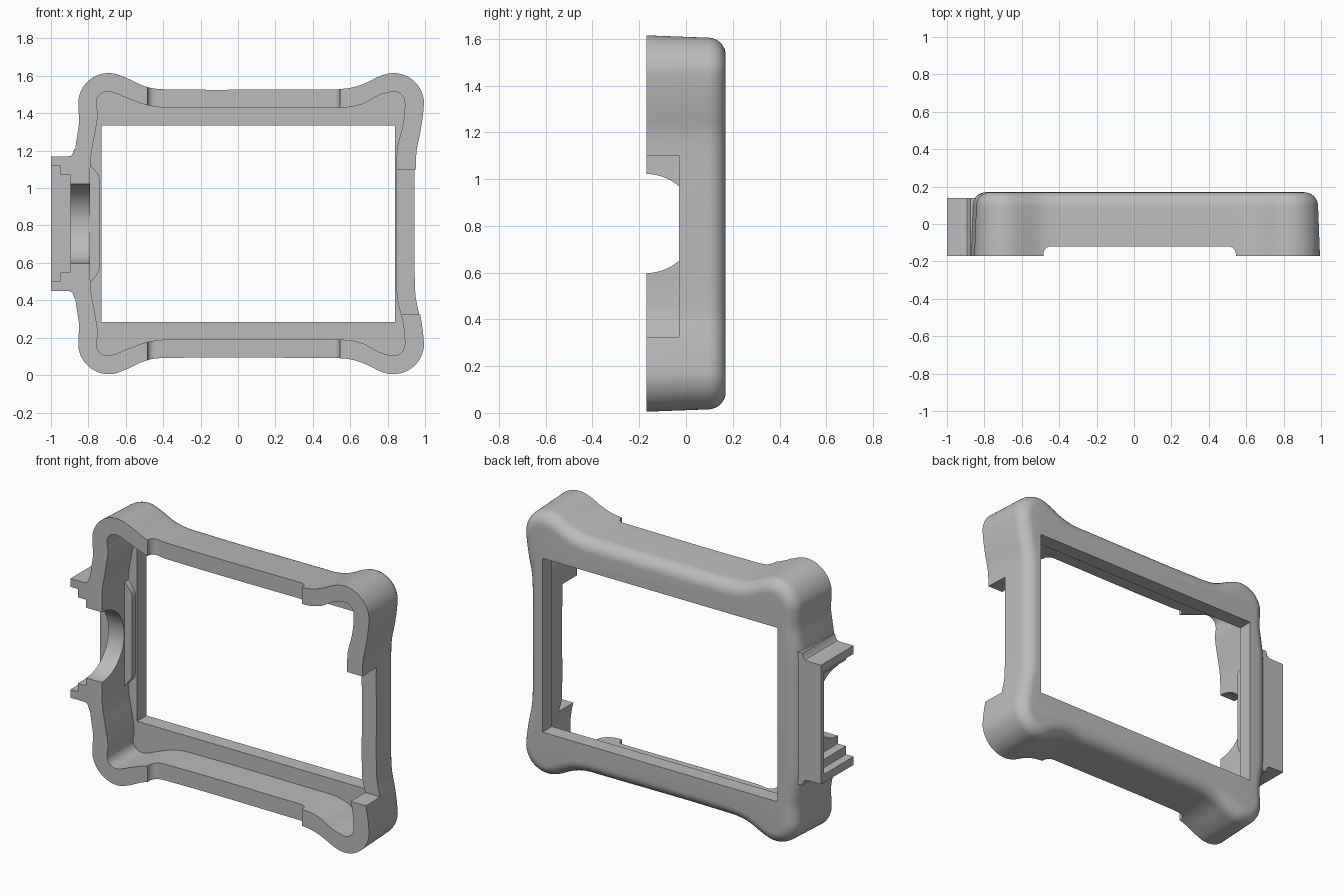
import bpy, bmesh, math
from mathutils import Vector, Matrix

if "Cube" in bpy.data.objects:
    bpy.data.objects.remove(bpy.data.objects["Cube"])

MID = 0.81                    # height of the symmetry line
FRONT, BACK = -0.17, 0.17

grey = bpy.data.materials.new("plain grey")
grey.use_nodes = True
grey.diffuse_color = (0.5, 0.5, 0.5, 1)
grey.node_tree.nodes["Principled BSDF"].inputs["Base Color"].default_value = (0.5, 0.5, 0.5, 1)


def make(name, bm):
    bmesh.ops.recalc_face_normals(bm, faces=bm.faces[:])
    mesh = bpy.data.meshes.new(name)
    bm.to_mesh(mesh)
    bm.free()
    mesh.materials.append(grey)
    ob = bpy.data.objects.new(name, mesh)
    bpy.context.collection.objects.link(ob)
    return ob


def mirrored(half):
    """Close an upper half outline (right to left) with its lower mirror."""
    return [Vector(p) for p in half] + [Vector((x, -h)) for x, h in reversed(half)]


def arc(cx, ch, r, a0, a1, n=7):
    angles = [math.radians(a0 + (a1 - a0) * i / (n - 1)) for i in range(n)]
    return [(cx + r * math.cos(a), ch + r * math.sin(a)) for a in angles]


def smooth(pts, steps=4):
    """Hermite curve through a closed loop of points."""
    n = len(pts)
    tan = [((pts[i] - pts[i - 1]).normalized()
            + (pts[(i + 1) % n] - pts[i]).normalized()).normalized() for i in range(n)]
    out = []
    for i in range(n):
        a, b = pts[i], pts[(i + 1) % n]
        size = (b - a).length
        for k in range(steps):
            t = k / steps
            s = t * t * (3 - 2 * t)
            out.append(a * (1 - s) + b * s + tan[i] * size * t * (1 - t) ** 2
                       - tan[(i + 1) % n] * size * t * t * (1 - t))
    return out


def inset(pts, d):
    n = len(pts)
    out = []
    for i in range(n):
        t = (pts[(i + 1) % n] - pts[i - 1]).normalized()
        out.append(pts[i] + Vector((-t.y, t.x)) * d)
    return out


def loft(name, pts, levels):
    """Stack insets of an outline along y; levels are (y, inset)."""
    bm = bmesh.new()
    rings = [[bm.verts.new((p.x, y, p.y + MID)) for p in inset(pts, d)] for y, d in levels]
    for lo, hi in zip(rings, rings[1:]):
        for i in range(len(lo)):
            j = (i + 1) % len(lo)
            bm.faces.new((lo[i], lo[j], hi[j], hi[i]))
    bm.faces.new(rings[0])
    bm.faces.new(rings[-1])
    return make(name, bm)


def box(name, x, y, z, round_z=0):
    bm = bmesh.new()
    bmesh.ops.create_cube(bm, size=1)
    for v in bm.verts:
        v.co = [r[0] if c < 0 else r[1] for c, r in zip(v.co, (x, y, z))]
    if round_z:
        edges = [e for e in bm.edges if abs(e.verts[0].co.z - e.verts[1].co.z) > 0.1]
        bmesh.ops.bevel(bm, geom=edges, offset=round_z, segments=5, profile=0.5, affect='EDGES')
    return make(name, bm)


def combine(target, tool, operation):
    mod = target.modifiers.new(operation, 'BOOLEAN')
    mod.operation, mod.object, mod.solver = operation, tool, 'EXACT'
    bpy.ops.object.select_all(action='DESELECT')
    bpy.context.view_layer.objects.active = target
    target.select_set(True)
    bpy.ops.object.modifier_apply(modifier=mod.name)
    bpy.data.objects.remove(tool)


# Outer outline with four rounded corner lobes
outer = smooth(mirrored(
    [(0.95, 0.1), (0.95, 0.27), (0.955, 0.39), (0.975, 0.49)]
    + arc(0.83, 0.64, 0.165, -12, 115)
    + [(0.69, 0.755), (0.62, 0.73), (0.55, 0.72), (0.5, 0.72),
       (-0.38, 0.72), (-0.43, 0.722), (-0.5, 0.735)]
    + arc(-0.69, 0.64, 0.165, 62, 190)
    + [(-0.85, 0.54), (-0.86, 0.47), (-0.87, 0.4), (-0.875, 0.33), (-0.875, 0.2)]))

# Inner cavity outline following the lobes
inner = smooth(mirrored(
    [(0.848, 0.1), (0.848, 0.32), (0.852, 0.41), (0.88, 0.52)]
    + arc(0.832, 0.646, 0.06, -5, 110, 5)
    + [(0.75, 0.685), (0.68, 0.645), (0.61, 0.625), (0.54, 0.62), (0.48, 0.62),
       (-0.36, 0.62), (-0.42, 0.622), (-0.5, 0.637), (-0.59, 0.67)]
    + arc(-0.697, 0.646, 0.06, 75, 185, 5)
    + [(-0.75, 0.59), (-0.765, 0.48), (-0.785, 0.37), (-0.79, 0.3), (-0.79, 0.15)]))

# Frame body with slight draft and a rounded back edge
R = 0.075
levels = [(FRONT, 0), (BACK - R, 0.01)]
for i in range(1, 9):
    a = math.pi / 2 * i / 8
    levels.append((BACK - R + R * math.sin(a), 0.01 + R * (1 - math.cos(a))))
frame = loft("frame", outer, levels)

# Side flange
flange = loft("flange", mirrored([(-0.8, 0.4), (-0.875, 0.4), (-0.883, 0.375),
                                  (-0.893, 0.363), (-0.91, 0.36), (-1, 0.36)]),
              [(FRONT, 0), (0.14, 0)])
combine(frame, flange, 'UNION')

# Cavity and back opening
combine(frame, loft("cavity", inner, [(-0.3, 0), (0.08, 0)]), 'DIFFERENCE')
combine(frame, box("opening", (-0.73, 0.84), (-0.4, 0.4), (0.285, 1.335)), 'DIFFERENCE')

# Front notches: top and bottom together, then the side
combine(frame, box("long_notch", (-0.485, 0.545), (-0.4, -0.12), (-1, 3), 0.04), 'DIFFERENCE')
combine(frame, box("side_notch", (0.7, 1.2), (-0.4, -0.03), (0.325, 1.1)), 'DIFFERENCE')

# Stepped recesses in the flange
for depth, half in ((-0.95, 0.31), (-0.895, 0.26)):
    combine(frame, box("recess", (-1.2, depth), (-0.4, 0.11), (MID - half, MID + half)), 'DIFFERENCE')

# Half-round port through the side wall
bm = bmesh.new()
bmesh.ops.create_cone(bm, cap_ends=True, segments=64, radius1=0.212, radius2=0.212, depth=0.44,
                      matrix=Matrix.Translation((-0.98, FRONT, MID)) @ Matrix.Rotation(math.pi / 2, 4, 'Y'))
combine(frame, make("port", bm), 'DIFFERENCE')

# Chamfered pad behind the port
pad = loft("inner_pad", mirrored([(-0.74, 0.24), (-0.748, 0.265), (-0.785, 0.31), (-0.81, 0.32)]),
           [(0.045, 0), (0.1, 0)])
combine(frame, pad, 'UNION')

bpy.ops.object.select_all(action='DESELECT')
bpy.context.view_layer.objects.active = frame
frame.select_set(True)
bpy.ops.object.shade_smooth_by_angle(angle=math.radians(30))
